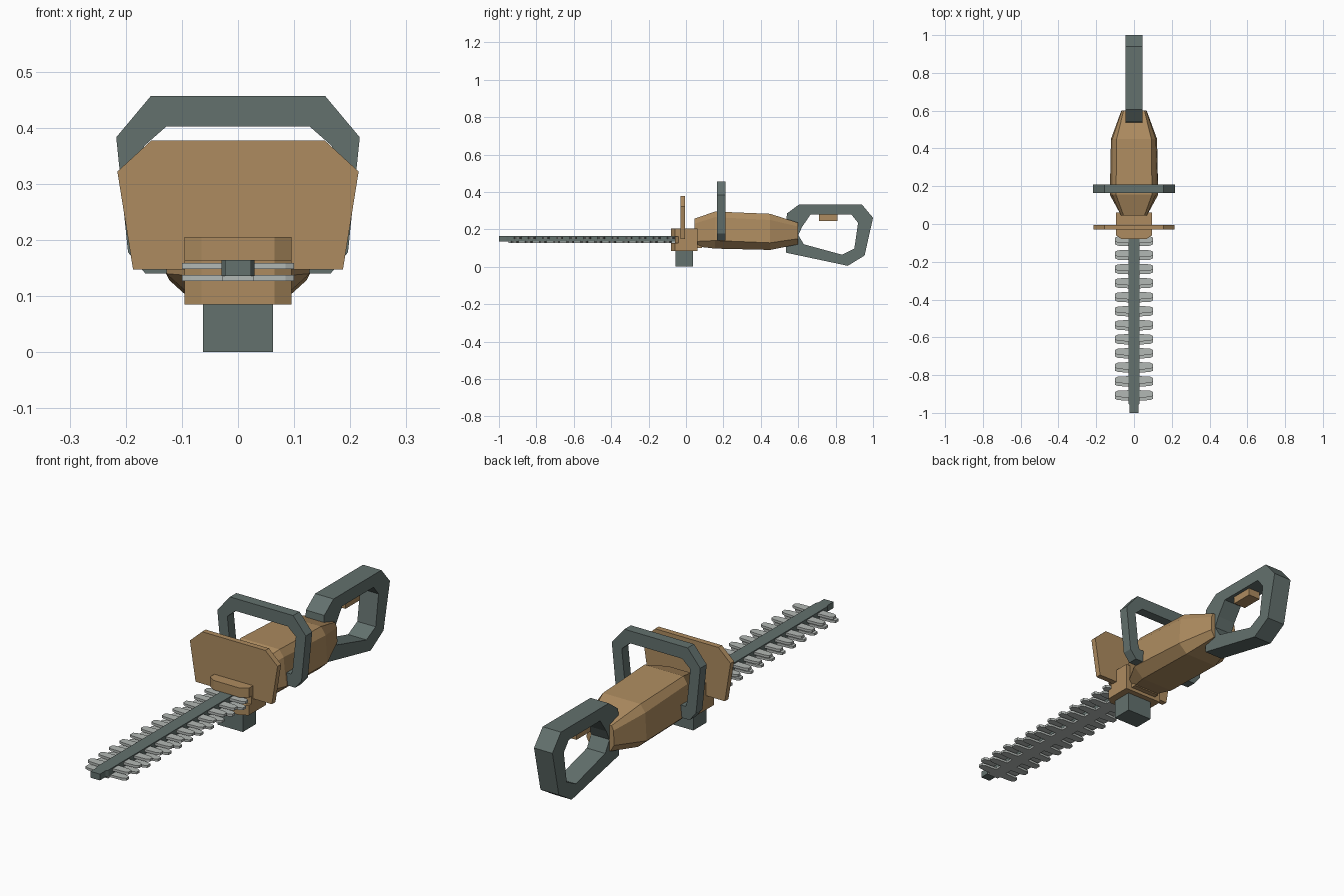
import bpy, bmesh
from mathutils import Vector

cube = bpy.data.objects.get("Cube")
if cube:
    bpy.data.objects.remove(cube, do_unlink=True)


def material(name, rgb):
    m = bpy.data.materials.new(name)
    m.use_nodes = True
    m.diffuse_color = (*rgb, 1)
    m.node_tree.nodes["Principled BSDF"].inputs["Base Color"].default_value = (*rgb, 1)
    return m


ORANGE = material("tan orange casing", (0.42, 0.26, 0.115))
GREY = material("slate grey", (0.125, 0.165, 0.155))
STEEL = material("blade steel", (0.45, 0.48, 0.46))

# Map profile coordinates (u, v) and depth d to world space for each axis
PLACE = {
    "x": lambda u, v, d: Vector((d, u, v)),
    "y": lambda u, v, d: Vector((u, d, v)),
    "z": lambda u, v, d: Vector((u, v, d)),
}


def finish(bm, name, mat):
    bmesh.ops.recalc_face_normals(bm, faces=bm.faces[:])
    mesh = bpy.data.meshes.new(name)
    bm.to_mesh(mesh)
    bm.free()
    mesh.materials.append(mat)
    ob = bpy.data.objects.new(name, mesh)
    bpy.context.collection.objects.link(ob)
    return ob


def loft(bm, loops):
    """Skin a list of equal-length loops and cap both ends."""
    rows = [[bm.verts.new(p) for p in loop] for loop in loops]
    n = len(rows[0])
    for a, b in zip(rows, rows[1:]):
        for i in range(n):
            j = (i + 1) % n
            bm.faces.new((a[i], a[j], b[j], b[i]))
    bm.faces.new(rows[0])
    bm.faces.new(rows[-1])


def add_prism(bm, pts, axis, lo, hi):
    loft(bm, [[PLACE[axis](u, v, d) for u, v in pts] for d in (lo, hi)])


def prism(name, pts, axis, lo, hi, mat):
    bm = bmesh.new()
    add_prism(bm, pts, axis, lo, hi)
    return finish(bm, name, mat)


def box(name, x, y0, y1, z0, z1, mat):
    return prism(name, [(-x, y0), (x, y0), (x, y1), (-x, y1)], "z", z0, z1, mat)


def mirrored(half):
    """Close a right-hand half profile with its mirror image."""
    return half + [(-u, v) for u, v in reversed(half)]


# Motor housing: octagonal sections along y
# (y, bottom width, lower width, upper width, top width, four heights)
bm = bmesh.new()
loops = []
for y, b, lo, up, t, *z in (
    (0.045, 0.05, 0.068, 0.068, 0.055, 0.11, 0.135, 0.23, 0.257),
    (0.155, 0.08, 0.128, 0.115, 0.095, 0.097, 0.14, 0.265, 0.295),
    (0.45, 0.08, 0.122, 0.115, 0.092, 0.09, 0.128, 0.25, 0.283),
    (0.6, 0.05, 0.067, 0.065, 0.055, 0.12, 0.15, 0.215, 0.235),
):
    half = list(zip((b, lo, up, t), z))
    loops.append([Vector((u, y, v)) for u, v in mirrored(half)])
loft(bm, loops)
finish(bm, "motor_housing", ORANGE)

# Gearbox: chamfered block in layers with a slot for the blade
def gear_layer(name, front, z0, z1):
    half = [(0.065, front), (0.095, front + 0.02), (0.095, 0.062)]
    prism(name, mirrored(half), "z", z0, z1, ORANGE)


gear_layer("gearbox_lower", -0.08, 0.085, 0.128)
gear_layer("gearbox_middle", -0.06, 0.128, 0.163)
gear_layer("gearbox_upper", -0.08, 0.163, 0.205)
box("gearbox_neck", 0.065, 0.03, 0.085, 0.1, 0.2, ORANGE)
box("gearbox_foot", 0.062, -0.055, 0.037, 0, 0.085, GREY)

# Hand guard plate
guard = mirrored([(0.187, 0.147), (0.215, 0.322), (0.155, 0.377)])
prism("hand_guard", guard, "y", -0.03, -0.005, ORANGE)

# Front loop handle: outer outline back along the inner outline
outer = [(0.09, 0.14), (0.165, 0.14), (0.196, 0.178), (0.217, 0.383), (0.155, 0.457)]
inner = [(0.09, 0.195), (0.145, 0.195), (0.152, 0.215), (0.168, 0.367), (0.128, 0.402)]
bm = bmesh.new()
path = list(zip(outer, inner))
path += [((-a[0], a[1]), (-b[0], b[1])) for a, b in reversed(path)]
loft(bm, [[PLACE["y"](*p, d) for p, d in ((a, 0.165), (a, 0.21), (b, 0.21), (b, 0.165))]
          for a, b in path])
finish(bm, "front_handle", GREY)

# Rear handle: closed ring in the yz plane
outer = [(0.54, 0.285), (0.605, 0.333), (0.94, 0.333), (1.0, 0.262),
         (0.955, 0.06), (0.865, 0.005), (0.535, 0.075), (0.53, 0.18)]
inner = [(0.622, 0.215), (0.665, 0.278), (0.885, 0.278), (0.92, 0.235),
         (0.9, 0.097), (0.835, 0.064), (0.63, 0.12), (0.6, 0.17)]
bm = bmesh.new()
W = 0.045
rings = [[bm.verts.new(PLACE["x"](*p, d)) for p in pts]
         for pts, d in ((outer, -W), (outer, W), (inner, W), (inner, -W))]
for k in range(4):
    a, b = rings[k], rings[(k + 1) % 4]
    for i in range(len(a)):
        j = (i + 1) % len(a)
        bm.faces.new((a[i], a[j], b[j], b[i]))
finish(bm, "rear_handle", GREY)
box("trigger", 0.03, 0.71, 0.81, 0.245, 0.282, ORANGE)

# Cutting bar with a narrower nose
bar = mirrored([(0.029, -0.05), (0.029, -0.95), (0.023, -0.96), (0.023, -1.0)])
prism("blade_bar", bar, "z", 0.136, 0.164, GREY)

# Two toothed blades, slightly offset from each other
for name, z0, z1, shift in (("upper_teeth", 0.148, 0.159, 0.008),
                            ("lower_teeth", 0.127, 0.1375, -0.008)):
    bm = bmesh.new()
    for i in range(12):
        c = -0.09 - i * 0.0743 + shift
        for s in (-1, 1):
            tooth = [(0.02, c - 0.02), (0.085, c - 0.017), (0.1, c - 0.01),
                     (0.1, c + 0.01), (0.085, c + 0.017), (0.02, c + 0.02)]
            add_prism(bm, [(s * u, v) for u, v in tooth], "z", z0, z1)
    finish(bm, name, STEEL)
box("lower_blade_spine", 0.028, -0.95, -0.06, 0.127, 0.1365, STEEL)
